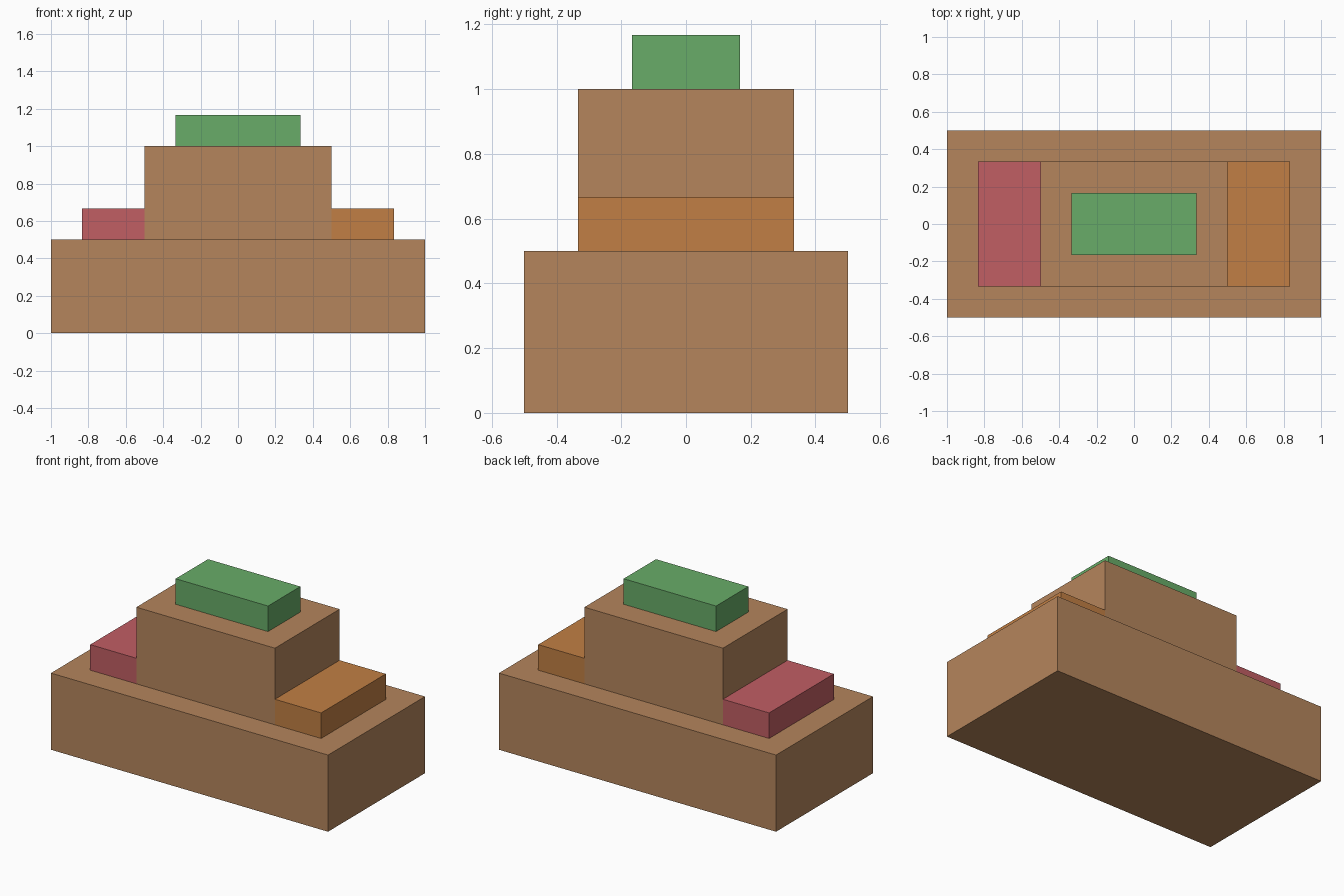
import bpy

cube = bpy.data.objects.get("Cube")
if cube:
    bpy.data.objects.remove(cube, do_unlink=True)


def make_material(name, rgb):
    mat = bpy.data.materials.new(name)
    mat.use_nodes = True
    mat.diffuse_color = (*rgb, 1)
    mat.node_tree.nodes["Principled BSDF"].inputs["Base Color"].default_value = (*rgb, 1)
    return mat


def add_block(name, mat, size, x, bottom):
    """Box of the given size, resting on height `bottom`, centred on y."""
    bpy.ops.mesh.primitive_cube_add(size=1, location=(x, 0, bottom + size[2] / 2))
    block = bpy.context.object
    block.name = name
    block.scale = size
    bpy.ops.object.transform_apply(location=False, rotation=False, scale=True)
    block.data.materials.append(mat)
    return block


brown = make_material("brown", (0.462, 0.235, 0.107))
green = make_material("green", (0.138, 0.413, 0.138))
red = make_material("red", (0.533, 0.112, 0.127))
orange = make_material("orange", (0.533, 0.212, 0.058))

unit = 1 / 6  # all blocks sit on one regular grid

# Wide base and the block standing on it
add_block("base", brown, (2, 1, 3 * unit), 0, 0)
add_block("tower", brown, (1, 4 * unit, 3 * unit), 0, 3 * unit)

# Slab on top of the tower
add_block("top_slab", green, (4 * unit, 2 * unit, unit), 0, 6 * unit)

# Low steps on either side of the tower
for name, mat, side in (("right_step", red, -1), ("left_step", orange, 1)):
    add_block(name, mat, (2 * unit, 4 * unit, unit), side * 4 * unit, 3 * unit)
